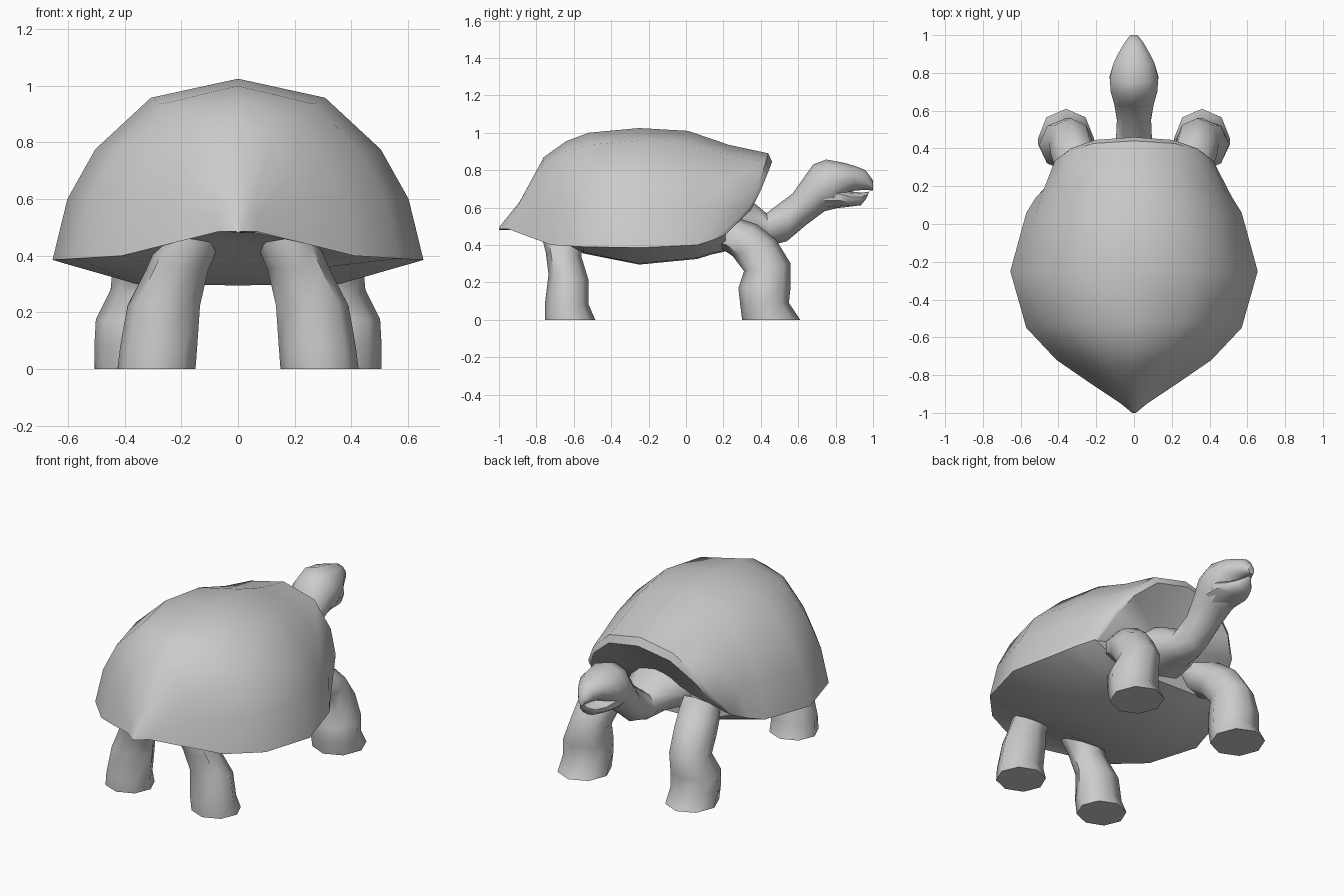
import bpy, bmesh, math
from mathutils import Vector


def finish(bm, name, angle=50):
    bmesh.ops.remove_doubles(bm, verts=bm.verts, dist=0.0005)
    bmesh.ops.recalc_face_normals(bm, faces=bm.faces)
    me = bpy.data.meshes.new(name)
    bm.to_mesh(me)
    bm.free()
    ob = bpy.data.objects.new(name, me)
    bpy.context.collection.objects.link(ob)
    bpy.ops.object.select_all(action='DESELECT')
    ob.select_set(True)
    bpy.context.view_layer.objects.active = ob
    bpy.ops.object.shade_smooth_by_angle(angle=math.radians(angle))
    return ob


def bridge(bm, rings):
    loops = [[bm.verts.new(p) for p in r] for r in rings]
    n = len(loops[0])
    for a, b in zip(loops, loops[1:]):
        for i in range(n):
            j = (i + 1) % n
            bm.faces.new((a[i], a[j], b[j], b[i]))
    return loops


def limb(name, sections, side=1, n=10):
    """Loft ovals; each section: front point (y, z), rear point (y, z), x, half width."""
    bm = bmesh.new()
    rings = []
    for f, r, x, rx in sections:
        f, r = Vector((side * x, *f)), Vector((side * x, *r))
        c, h = (f + r) / 2, (f - r) / 2
        rings.append([c + h * math.cos(t) + Vector((rx * math.sin(t), 0, 0))
                      for t in (2 * math.pi * i / n for i in range(n))])
    loops = bridge(bm, rings)
    bm.faces.new(loops[0])
    bm.faces.new(loops[-1])
    return finish(bm, name)


# Shell stations: rim half width, rim y, rim z, top y, top z, belly z, forward bulge power
stations = [
    (0.01, -1.00, 0.485, -0.995, 0.50, 0.48, 1),
    (0.07, -0.95, 0.485, -0.89, 0.63, 0.48, 1),
    (0.25, -0.83, 0.44, -0.76, 0.87, 0.475, 1),
    (0.41, -0.72, 0.40, -0.64, 0.955, 0.44, 1),
    (0.57, -0.55, 0.39, -0.52, 1.00, 0.355, 1),
    (0.655, -0.25, 0.385, -0.25, 1.025, 0.295, 1),
    (0.57, 0.06, 0.40, 0.01, 1.01, 0.325, 1),
    (0.52, 0.14, 0.425, 0.23, 0.935, 0.35, 0.7),
    (0.455, 0.21, 0.455, 0.44, 0.89, 0.365, 0.55),
    (0.435, 0.21, 0.455, 0.46, 0.845, 0.37, 0.55),
]
# Half arch as (width share, height share), mirrored
half = [(1, 0), (0.92, 0.336), (0.77, 0.61), (0.47, 0.895)]
arch = half + [(0, 1)] + [(-c, s) for c, s in reversed(half)]
bm = bmesh.new()
rings = []
for w, ry, rz, ty, tz, bz, power in stations:
    ring = [(w * c, ry + (ty - ry) * s ** power, rz + (tz - rz) * s) for c, s in arch]
    for k in (-0.55, 0, 0.55):
        ring.append((w * k, ry, bz + 0.01 * abs(k)))
    rings.append(ring)
loops = bridge(bm, rings)
bm.faces.new(loops[0])
# Recessed front opening
centre = bm.verts.new((0, 0.24, 0.57))
front = loops[-1]
for i in range(len(front)):
    bm.faces.new((front[i], front[(i + 1) % len(front)], centre))
finish(bm, "shell", 42)

# Neck and upper head
limb("neck_and_head", [
    ((0.15, 0.70), (0.12, 0.38), 0, 0.24),
    ((0.37, 0.62), (0.33, 0.41), 0, 0.15),
    ((0.43, 0.57), (0.46, 0.40), 0, 0.10),
    ((0.57, 0.675), (0.54, 0.42), 0, 0.095),
    ((0.63, 0.76), (0.64, 0.505), 0, 0.11),
    ((0.68, 0.83), (0.74, 0.58), 0, 0.13),
    ((0.75, 0.857), (0.80, 0.595), 0, 0.135),
    ((0.85, 0.838), (0.85, 0.66), 0, 0.115),
    ((0.91, 0.82), (0.90, 0.69), 0, 0.085),
    ((0.96, 0.80), (0.96, 0.695), 0, 0.053),
    ((1.00, 0.745), (1.00, 0.69), 0, 0.02),
])

# Lower jaw
limb("lower_jaw", [
    ((0.74, 0.73), (0.74, 0.588), 0, 0.11),
    ((0.83, 0.71), (0.82, 0.598), 0, 0.108),
    ((0.88, 0.685), (0.87, 0.604), 0, 0.088),
    ((0.94, 0.68), (0.935, 0.612), 0, 0.055),
    ((0.98, 0.685), (0.965, 0.65), 0, 0.02),
])

# Legs, left and right
front_leg = [
    ((0.29, 0.54), (0.14, 0.40), 0.26, 0.12),
    ((0.38, 0.51), (0.19, 0.38), 0.29, 0.12),
    ((0.48, 0.43), (0.25, 0.34), 0.32, 0.12),
    ((0.56, 0.30), (0.31, 0.26), 0.335, 0.115),
    ((0.56, 0.18), (0.28, 0.17), 0.36, 0.142),
    ((0.55, 0.09), (0.29, 0.08), 0.36, 0.147),
    ((0.61, 0.0), (0.30, 0.0), 0.36, 0.147),
]
back_leg = [
    ((-0.52, 0.50), (-0.77, 0.52), 0.16, 0.11),
    ((-0.55, 0.42), (-0.77, 0.44), 0.18, 0.11),
    ((-0.56, 0.34), (-0.75, 0.36), 0.215, 0.11),
    ((-0.52, 0.21), (-0.735, 0.24), 0.262, 0.128),
    ((-0.52, 0.08), (-0.755, 0.08), 0.28, 0.136),
    ((-0.485, 0.0), (-0.755, 0.0), 0.288, 0.138),
]
for side, label in ((1, "right"), (-1, "left")):
    limb("front_leg_" + label, front_leg, side, 8)
    limb("back_leg_" + label, back_leg, side, 8)
